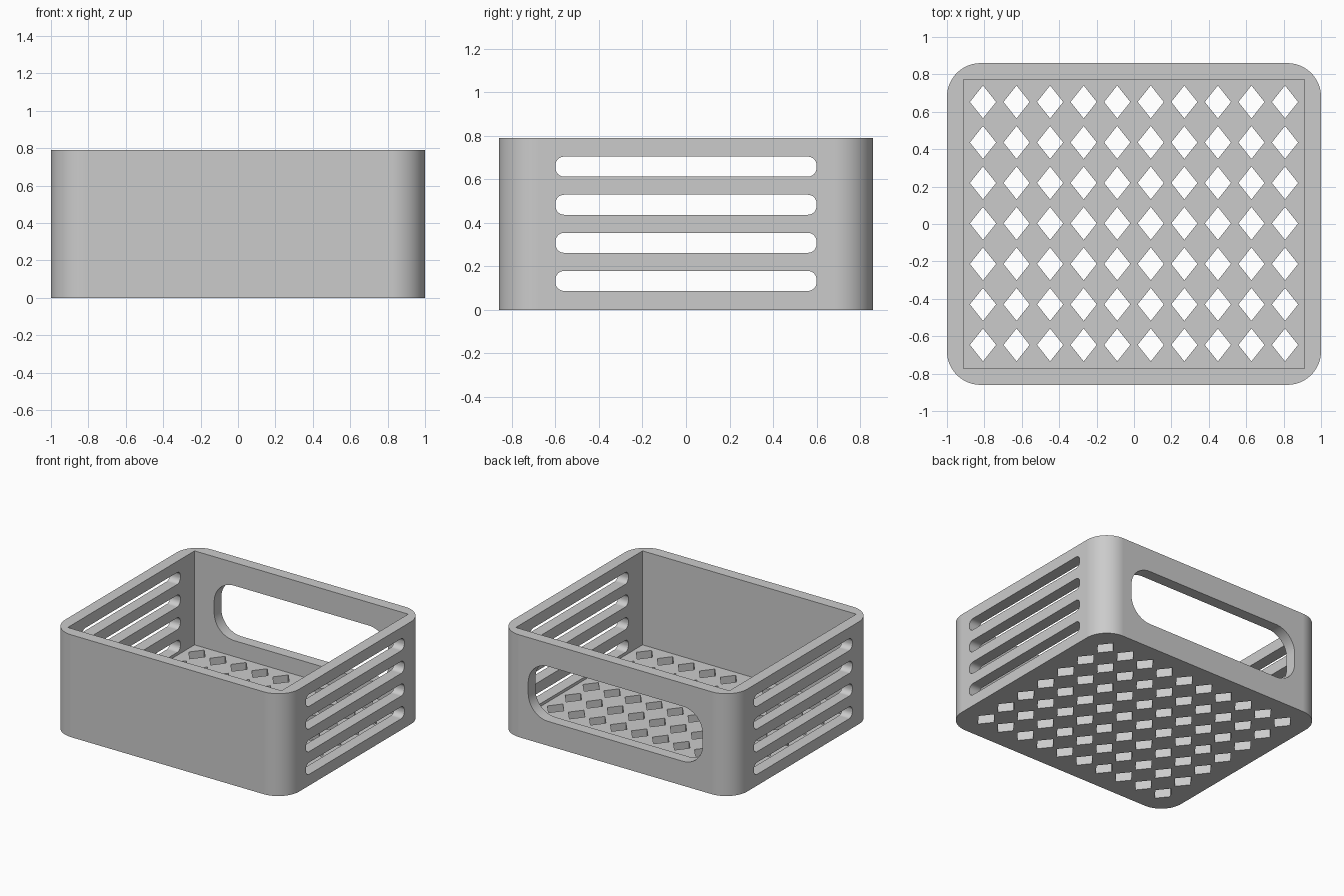
import bpy, bmesh, math
from mathutils import Matrix

if "Cube" in bpy.data.objects:
    bpy.data.objects.remove(bpy.data.objects["Cube"])

W, D, H = 1.0, 0.86, 0.79          # half width, half depth, height
IN_W, IN_D, FLOOR = 0.912, 0.773, 0.065

grey = bpy.data.materials.new("light grey plastic")
grey.diffuse_color = (0.6, 0.6, 0.6, 1)
grey.use_nodes = True
grey.node_tree.nodes["Principled BSDF"].inputs["Base Color"].default_value = grey.diffuse_color


def rounded_rect(hw, hh, r, seg):
    """Outline of a rectangle with rounded corners, counter-clockwise."""
    pts = []
    for i, (sx, sy) in enumerate([(1, 1), (-1, 1), (-1, -1), (1, -1)]):
        for k in range(seg + 1):
            a = math.pi / 2 * (i + k / seg)
            pts.append((sx * (hw - r) + r * math.cos(a),
                        sy * (hh - r) + r * math.sin(a)))
    return pts


def rect(hw, hh):
    return [(hw, hh), (-hw, hh), (-hw, -hh), (hw, -hh)]


def prisms(name, items):
    """One object of extruded outlines; items = (outline, depth, matrix)."""
    bm = bmesh.new()
    for outline, depth, mat in items:
        low = [bm.verts.new(mat @ Matrix.Translation((x, y, 0)).translation) for x, y in outline]
        face = bm.faces.new(low)
        top = bmesh.ops.extrude_face_region(bm, geom=[face])["geom"]
        move = mat.to_3x3() @ Matrix.Translation((0, 0, depth)).translation
        bmesh.ops.translate(bm, vec=move, verts=[v for v in top if isinstance(v, bmesh.types.BMVert)])
    bmesh.ops.recalc_face_normals(bm, faces=bm.faces)
    mesh = bpy.data.meshes.new(name)
    bm.to_mesh(mesh)
    bm.free()
    mesh.materials.append(grey)
    ob = bpy.data.objects.new(name, mesh)
    bpy.context.collection.objects.link(ob)
    return ob


T = Matrix.Translation
# local x,y,z -> world y,z,x (through the sides)
SIDEWAYS = Matrix(((0, 0, 1, 0), (1, 0, 0, 0), (0, 1, 0, 0), (0, 0, 0, 1)))
# local x,y,z -> world x,z,-y (through the back)
BACKWARD = Matrix.Rotation(math.pi / 2, 4, 'X')

# Solid block with rounded upright corners
basket = prisms("basket", [(rounded_rect(W, D, 0.18, 16), H, T((0, 0, 0)))])

# Square-cornered cavity
cavity = prisms("cavity_cutter", [(rect(IN_W, IN_D), 1.0, T((0, 0, FLOOR)))])

# Four vent slots through both sides
slot = rounded_rect(0.6, 0.046, 0.04, 8)
slots = prisms("side_slot_cutter", [
    (slot, 2.4, T((-1.2, 0, 0.133 + 0.175 * i)) @ SIDEWAYS) for i in range(4)])

# Wide opening in the back wall
opening = prisms("back_opening_cutter", [
    (rounded_rect(0.745, 0.212, 0.17, 12), 0.6, T((0, 1.1, 0.4)) @ BACKWARD)])

# Grid of diamond drain holes in the floor
diamond = [(0.07, 0), (0, 0.088), (-0.07, 0), (0, -0.088)]
holes = prisms("floor_hole_cutter", [
    (diamond, 0.3, T((0.1794 * (i - 4.5), 0.2165 * (j - 3) + 0.003, -0.1)))
    for i in range(10) for j in range(7)])

# Cut everything, then drop the cutters
bpy.context.view_layer.objects.active = basket
basket.select_set(True)
for cutter in (cavity, slots, opening, holes):
    mod = basket.modifiers.new(cutter.name, 'BOOLEAN')
    mod.operation = 'DIFFERENCE'
    mod.solver = 'EXACT'
    mod.object = cutter
    bpy.ops.object.modifier_apply(modifier=mod.name)
    bpy.data.objects.remove(cutter)

# Smooth rounded corners, flat walls
bpy.ops.object.shade_smooth_by_angle(angle=math.radians(30))
weighted = basket.modifiers.new("flat_walls", 'WEIGHTED_NORMAL')
weighted.keep_sharp = True
